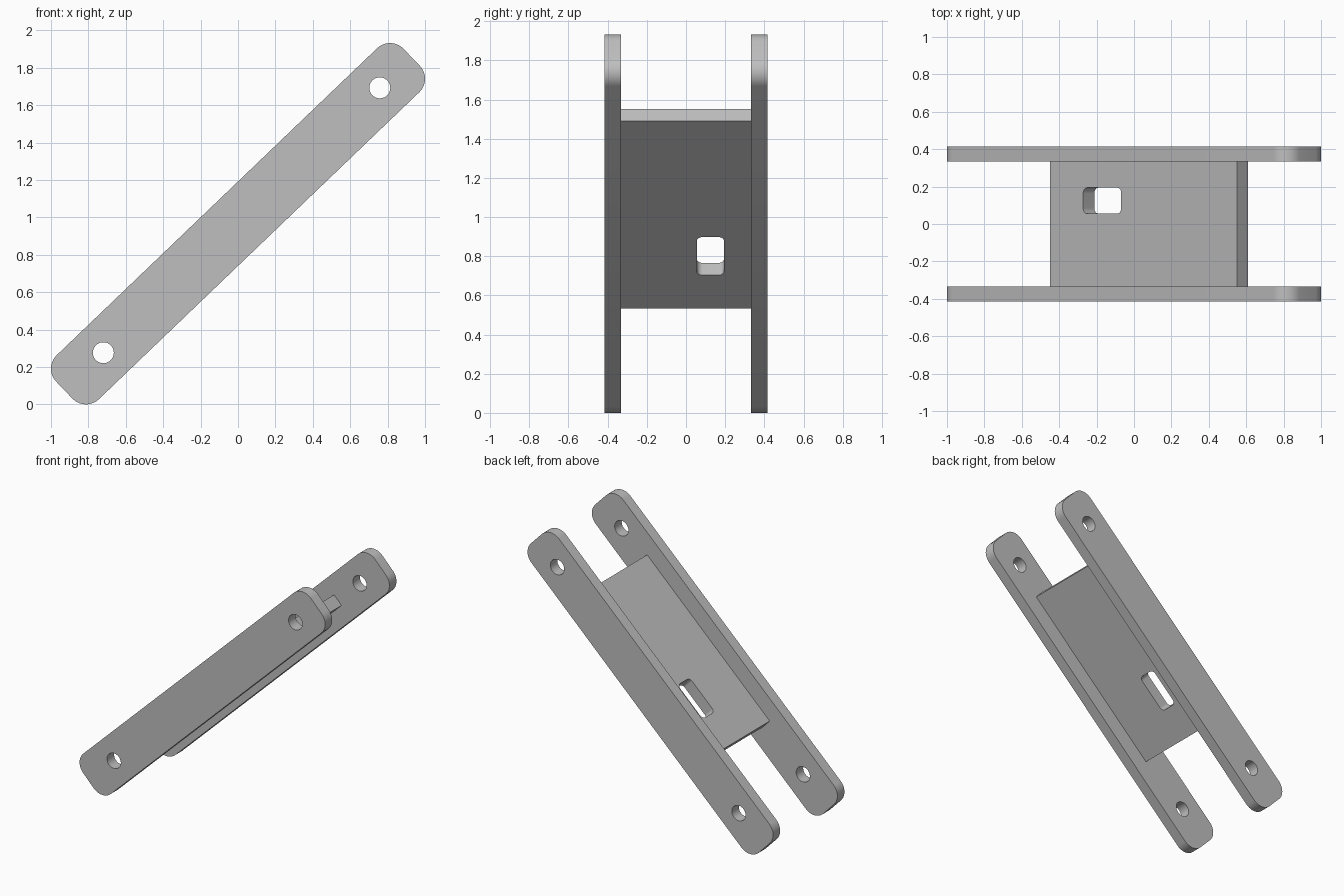
import bpy
import bmesh
from math import sin, cos, pi, radians

if "Cube" in bpy.data.objects:
    bpy.data.objects.remove(bpy.data.objects["Cube"], do_unlink=True)

TILT = radians(43.77)
CENTRE_Z = 0.966

grey = bpy.data.materials.new("plain grey")
grey.use_nodes = True
colour = (0.52, 0.52, 0.52, 1)
grey.diffuse_color = colour
grey.node_tree.nodes["Principled BSDF"].inputs["Base Color"].default_value = colour


def rounded_rect(x0, x1, y0, y1, r, steps=10):
    """Outline of a rectangle with rounded corners."""
    if r == 0:
        return [(x1, y1), (x0, y1), (x0, y0), (x1, y0)]
    corners = [(x1 - r, y1 - r), (x0 + r, y1 - r), (x0 + r, y0 + r), (x1 - r, y0 + r)]
    return [(cx + r * cos(a), cy + r * sin(a))
            for q, (cx, cy) in enumerate(corners)
            for a in [(q + i / steps) * pi / 2 for i in range(steps + 1)]]


def circle(x, y, r, steps=40):
    return [(x + r * cos(2 * pi * i / steps), y + r * sin(2 * pi * i / steps))
            for i in range(steps)]


def cut_plate(name, outlines, thickness, location, rotation):
    """Flat plate from an outer outline followed by its openings."""
    curve = bpy.data.curves.new(name, "CURVE")
    curve.dimensions = "2D"
    curve.fill_mode = "BOTH"
    curve.extrude = thickness / 2
    for points in outlines:
        spline = curve.splines.new("POLY")
        spline.points.add(len(points) - 1)
        for point, (x, y) in zip(spline.points, points):
            point.co = (x, y, 0, 1)
        spline.use_cyclic_u = True
    obj = bpy.data.objects.new(name, curve)
    bpy.context.collection.objects.link(obj)
    obj.location = location
    obj.rotation_euler = rotation
    bpy.ops.object.select_all(action="DESELECT")
    obj.select_set(True)
    bpy.context.view_layer.objects.active = obj
    bpy.ops.object.convert(target="MESH")
    obj = bpy.context.object
    # Weld the caps to the walls
    bm = bmesh.new()
    bm.from_mesh(obj.data)
    bmesh.ops.remove_doubles(bm, verts=bm.verts, dist=0.0001)
    bmesh.ops.recalc_face_normals(bm, faces=bm.faces)
    bm.to_mesh(obj.data)
    bm.free()
    obj.data.materials.clear()
    obj.data.materials.append(grey)
    bpy.ops.object.shade_smooth_by_angle(angle=radians(30))
    return obj


# Side bars with a bolt hole near each end
bar = [rounded_rect(-1.286, 1.286, -0.163, 0.163, 0.1),
       circle(-0.997, 0, 0.056), circle(1.05, 0, 0.056)]
for name, y in (("front_bar", -0.374), ("back_bar", 0.374)):
    cut_plate(name, bar, 0.082, (0, y, CENTRE_Z), (pi / 2, -TILT, 0))

# Web plate between the bars, with an off-centre slot
web = [rounded_rect(-0.58, 0.803, -0.334, 0.334, 0),
       rounded_rect(-0.335, -0.053, 0.055, 0.194, 0.03)]
cut_plate("web_plate", web, 0.087, (0, 0, CENTRE_Z), (0, -TILT, 0))
